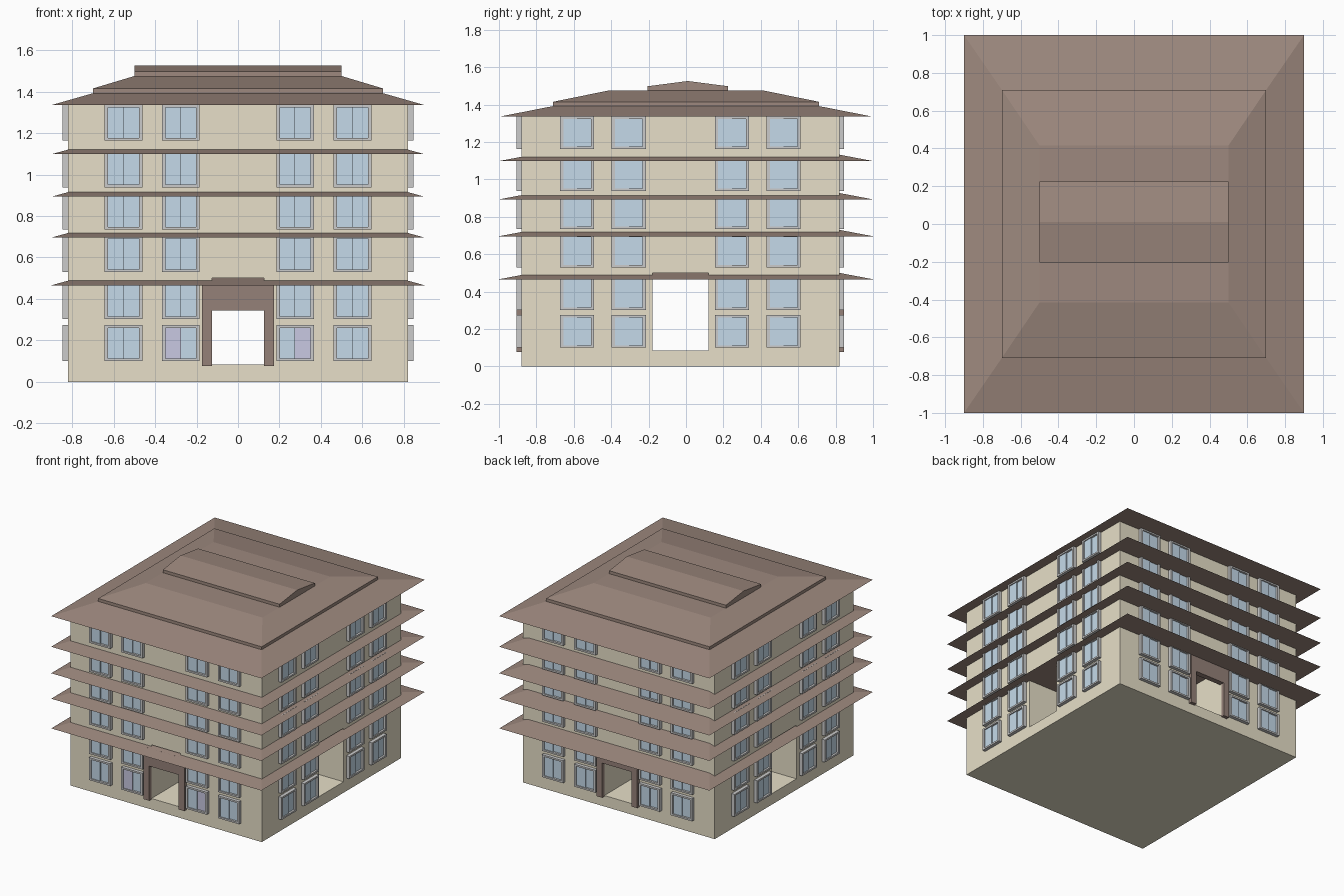
import bpy, bmesh, math
from mathutils import Matrix, Vector

if "Cube" in bpy.data.objects:
    bpy.data.objects.remove(bpy.data.objects["Cube"])


def mat(name, rgb):
    m = bpy.data.materials.new(name)
    m.diffuse_color = (*rgb, 1)
    m.use_nodes = True
    m.node_tree.nodes["Principled BSDF"].inputs["Base Color"].default_value = m.diffuse_color
    return m


TAN = mat("wall_tan", (0.80, 0.74, 0.58))
BROWN = mat("roof_brown", (0.34, 0.25, 0.21))
DARK = mat("doorway_brown", (0.30, 0.22, 0.19))
GREY = mat("window_grey", (0.66, 0.66, 0.68))
BLUE = mat("glass_blue", (0.56, 0.70, 0.82))
PURPLE = mat("glass_purple", (0.58, 0.58, 0.76))


def finish(bm, name, material):
    bmesh.ops.recalc_face_normals(bm, faces=bm.faces)
    me = bpy.data.meshes.new(name)
    bm.to_mesh(me)
    bm.free()
    ob = bpy.data.objects.new(name, me)
    bpy.context.collection.objects.link(ob)
    if material:
        me.materials.append(material)
    return ob


def add_box(bm, lo, hi, xf=Matrix()):
    lo, hi = Vector(lo), Vector(hi)
    m = xf @ Matrix.Translation((lo + hi) / 2) @ Matrix.Diagonal((*(hi - lo), 1))
    bmesh.ops.create_cube(bm, size=1, matrix=m)


def add_tiers(bm, tiers):
    """Loft through rectangles given as (half_x, half_y, centre_y, z)."""
    rings = [[bm.verts.new((sx * hx, cy + sy * hy, z))
              for sx, sy in ((-1, -1), (1, -1), (1, 1), (-1, 1))]
             for hx, hy, cy, z in tiers]
    for a, b in zip(rings, rings[1:]):
        for i in range(4):
            j = (i + 1) % 4
            bm.faces.new((a[i], a[j], b[j], b[i]))
    bm.faces.new(rings[0][::-1])
    bm.faces.new(rings[-1])


X, Y0, Y1, YC = 0.82, -0.88, 0.82, -0.03

# main block with two crossing passages
bm = bmesh.new()
add_box(bm, (-X, Y0, 0), (X, Y1, 1.345))
walls = finish(bm, "walls", TAN)
cuts = [((-0.125, -1.2, 0.085), (0.125, 1.2, 0.5)),
        ((-1.2, YC - 0.15, 0.085), (1.2, YC + 0.15, 0.5))]
for lo, hi in cuts:
    bm = bmesh.new()
    add_box(bm, lo, hi)
    cutter = finish(bm, "passage_cutter", None)
    cutter.hide_render = True
    mod = walls.modifiers.new("passage", 'BOOLEAN')
    mod.operation, mod.solver, mod.object = 'DIFFERENCE', 'EXACT', cutter
    bpy.context.view_layer.objects.active = walls
    bpy.ops.object.modifier_apply(modifier=mod.name)
    bpy.data.objects.remove(cutter)

# sloping eaves between the floors
for i, z in enumerate((0.466, 0.696, 0.893, 1.098)):
    bm = bmesh.new()
    add_tiers(bm, [(0.9, 1.0, 0, z), (0.7, 0.71, 0, z + 0.055)])
    finish(bm, f"eave_{i + 1}", BROWN)

# stepped roof
bm = bmesh.new()
add_tiers(bm, [(0.9, 1.0, 0, 1.335), (0.7, 0.71, 0, 1.392),
               (0.7, 0.71, 0, 1.415), (0.5, 0.415, 0, 1.475)])
finish(bm, "roof", BROWN)

# ridge cap: gable profile extruded along x
bm = bmesh.new()
profile = [(-0.205, 1.474), (0.225, 1.474), (0.225, 1.498), (0.01, 1.526), (-0.205, 1.498)]
face = bm.faces.new([bm.verts.new((-0.5, y, z)) for y, z in profile])
ext = bmesh.ops.extrude_face_region(bm, geom=[face])
bmesh.ops.translate(bm, vec=(1.0, 0, 0),
                    verts=[v for v in ext["geom"] if isinstance(v, bmesh.types.BMVert)])
finish(bm, "ridge_cap", BROWN)

# wall frames: local x along the wall, -y outward, origin on the wall surface
SIDES = {
    "front": Matrix.Translation((0, Y0, 0)),
    "right": Matrix.Translation((X, YC, 0)) @ Matrix.Rotation(math.pi / 2, 4, 'Z'),
    "back": Matrix.Translation((0, Y1, 0)) @ Matrix.Rotation(math.pi, 4, 'Z'),
    "left": Matrix.Translation((-X, YC, 0)) @ Matrix.Rotation(-math.pi / 2, 4, 'Z'),
}
ROWS = (0.187, 0.39, 0.617, 0.822, 1.025, 1.25)
COLS = (-0.552, -0.276, 0.276, 0.552)
W, G, P = 0.091, 0.074, 0.026     # half frame, half glass, projection

# windows: square surround and two sliding panes at different depths
purple = bmesh.new()
for side, xf in SIDES.items():
    frames, glass = bmesh.new(), bmesh.new()
    for r, z in enumerate(ROWS):
        for c in COLS:
            for s in (-1, 1):
                add_box(frames, (c + s * (W + G) / 2 - (W - G) / 2, -P, z - W + 0.004),
                        (c + s * (W + G) / 2 + (W - G) / 2, 0, z + W - 0.004), xf)
                add_box(frames, (c - G, -P, z + s * (W + G - 0.004) / 2 - 0.0065),
                        (c + G, 0, z + s * (W + G - 0.004) / 2 + 0.0065), xf)
                tinted = side == "front" and r == 0 and abs(c) < 0.3 and s * c > 0
                depth = 0.018 if s < 0 else 0.010
                add_box(purple if tinted else glass,
                        (min(c, c + s * G), -depth, z - G),
                        (max(c, c + s * G), 0, z + G), xf)
    finish(frames, f"{side}_window_frames", GREY)
    finish(glass, f"{side}_window_glass", BLUE)
finish(purple, "tinted_window_glass", PURPLE)

# dark doorway surrounds at front and back
for side in ("front", "back"):
    bm = bmesh.new()
    for s in (-1, 1):
        add_box(bm, (s * 0.15 - 0.024, -P, 0.077), (s * 0.15 + 0.024, 0.015, 0.345), SIDES[side])
    add_box(bm, (-0.174, -P, 0.345), (0.174, 0.015, 0.484), SIDES[side])
    finish(bm, f"{side}_doorway", DARK)
